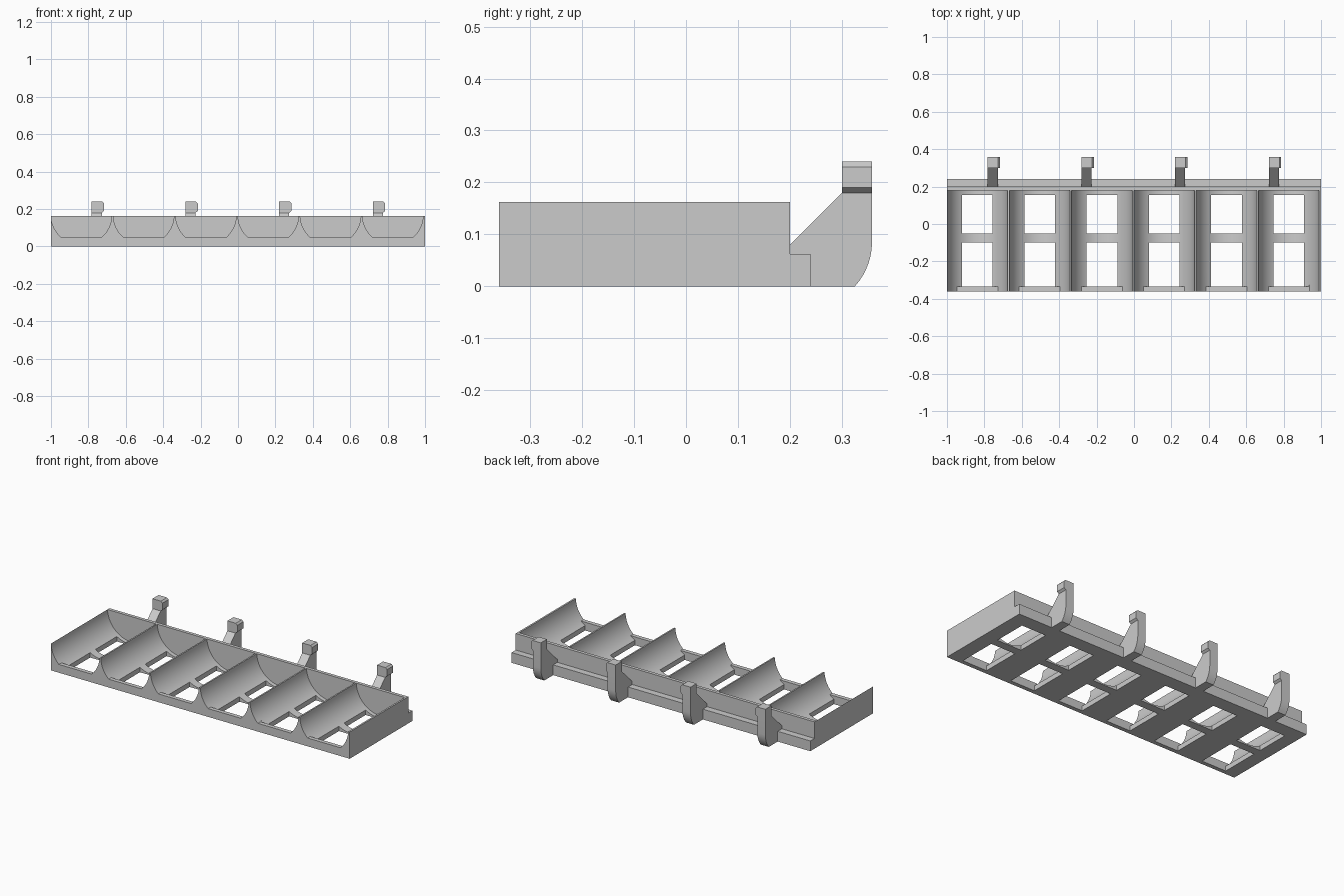
import bpy, bmesh
from math import sin, cos, pi, radians
from mathutils import Vector

cube = bpy.data.objects.get("Cube")
if cube:
    bpy.data.objects.remove(cube)

grey = bpy.data.materials.new("light_grey_plastic")
grey.use_nodes = True
grey.diffuse_color = (0.6, 0.6, 0.6, 1)
grey.node_tree.nodes["Principled BSDF"].inputs["Base Color"].default_value = (0.6, 0.6, 0.6, 1)


def add_prism(bm, profile, axis, start, end):
    """Extrude a profile along 'x' (points are y, z) or 'y' (points are x, z)."""
    place = (lambda a, b, t: (t, a, b)) if axis == "x" else (lambda a, b, t: (a, t, b))
    face = bm.faces.new([bm.verts.new(place(a, b, start)) for a, b in profile])
    moved = bmesh.ops.extrude_face_region(bm, geom=[face])["geom"]
    verts = [g for g in moved if isinstance(g, bmesh.types.BMVert)]
    bmesh.ops.translate(bm, verts=verts, vec=Vector(place(0, 0, end - start)))


def make_object(name, bm):
    bmesh.ops.recalc_face_normals(bm, faces=bm.faces[:])
    mesh = bpy.data.meshes.new(name)
    bm.to_mesh(mesh)
    bm.free()
    mesh.materials.append(grey)
    obj = bpy.data.objects.new(name, mesh)
    bpy.context.collection.objects.link(obj)
    return obj


def smooth(obj):
    bpy.ops.object.select_all(action="DESELECT")
    obj.select_set(True)
    bpy.context.view_layer.objects.active = obj
    bpy.ops.object.shade_smooth_by_angle(angle=radians(30))


# Tray block with a low ledge along the back
HEIGHT, FRONT, BACK = 0.162, -0.36, 0.20
bm = bmesh.new()
add_prism(bm, [(FRONT, 0), (0.24, 0), (0.24, 0.062), (BACK, 0.062),
               (BACK, HEIGHT), (FRONT, HEIGHT)], "x", -1, 1)
tray = make_object("tray", bm)

# Cutters: round troughs, front openings above the lip, floor windows
RADIUS, AXIS_Z, LIP_Z, LIP_Y = 0.1625, 0.17, 0.05, -0.335
STEPS = 40
troughs, openings, windows = bmesh.new(), bmesh.new(), bmesh.new()
for i in range(6):
    cx = -0.8375 + i * 0.333
    arc = [(cx - RADIUS * cos(pi * k / STEPS), AXIS_Z - RADIUS * sin(pi * k / STEPS))
           for k in range(STEPS + 1)]
    top = [(cx + RADIUS, 0.3), (cx - RADIUS, 0.3)]
    add_prism(troughs, arc + top, "y", LIP_Y, 0.18)
    half = (RADIUS ** 2 - (AXIS_Z - LIP_Z) ** 2) ** 0.5
    sides = [p for p in arc if p[1] > LIP_Z + 0.001]
    left = [p for p in sides if p[0] < cx]
    right = [p for p in sides if p[0] > cx]
    clipped = left + [(cx - half, LIP_Z), (cx + half, LIP_Z)] + right
    add_prism(openings, clipped + top, "y", -0.5, LIP_Y + 0.01)
    hole = [(cx - 0.082, -0.1), (cx + 0.082, -0.1), (cx + 0.082, 0.1), (cx - 0.082, 0.1)]
    for y0, y1 in ((LIP_Y, -0.10), (-0.05, 0.155)):
        add_prism(windows, hole, "y", y0, y1)

cutters = [make_object("trough_cutter", troughs), make_object("opening_cutter", openings),
           make_object("window_cutter", windows)]
for cutter in cutters:
    cutter.hide_render = True
    mod = tray.modifiers.new(cutter.name, "BOOLEAN")
    mod.operation, mod.solver, mod.object = "DIFFERENCE", "EXACT", cutter

# Keep the cut mesh and drop the cutters
bpy.context.view_layer.update()
cut = bpy.data.meshes.new_from_object(tray.evaluated_get(bpy.context.evaluated_depsgraph_get()))
tray.modifiers.clear()
tray.data = cut
for cutter in cutters:
    bpy.data.objects.remove(cutter)
smooth(tray)

# Hanging hooks: curved stem with a sideways chamfered head
BEND, REAR = 0.126, 0.358
bend = [(REAR - BEND + BEND * cos(radians(a)), 0.085 - BEND * sin(radians(a)))
        for a in range(0, 42, 6)]
stem = [(0.24, 0), (0.24, 0.062), (BACK, 0.062), (BACK, 0.08),
        (0.30, 0.18), (REAR, 0.18)] + bend + [(0.325, 0)]
for i in range(4):
    x = -0.782 + i * 0.501
    bm = bmesh.new()
    add_prism(bm, stem, "x", x, x + 0.054)
    head = [(x, 0.18), (x + 0.054, 0.18), (x + 0.066, 0.19),
            (x + 0.066, 0.23), (x + 0.056, 0.24), (x, 0.24)]
    add_prism(bm, head, "y", 0.30, REAR)
    smooth(make_object(f"hook_{i + 1}", bm))
